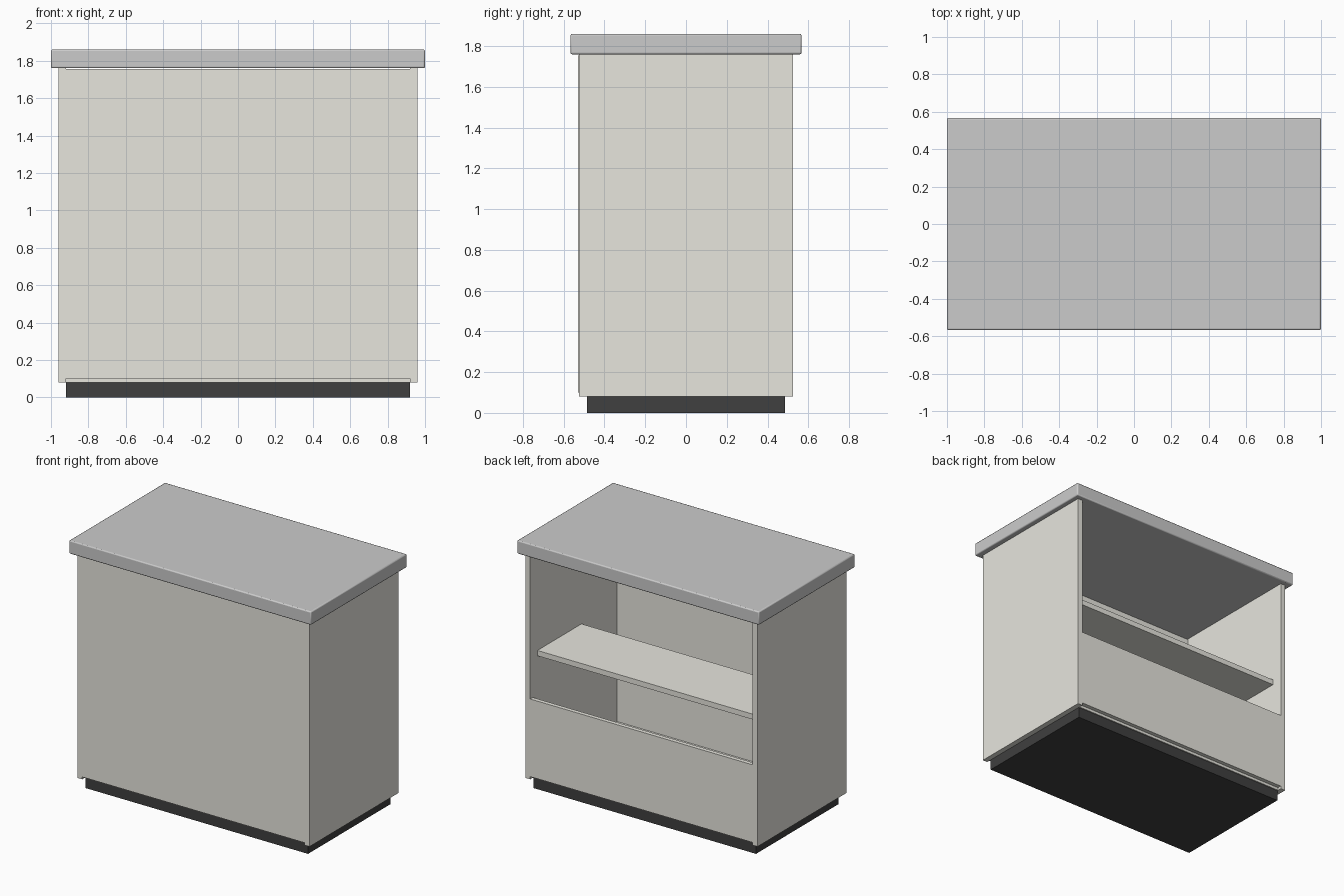
import bpy

if "Cube" in bpy.data.objects:
    bpy.data.objects.remove(bpy.data.objects["Cube"])


def material(name, colour):
    mat = bpy.data.materials.new(name)
    mat.diffuse_color = (*colour, 1)
    mat.use_nodes = True
    mat.node_tree.nodes["Principled BSDF"].inputs["Base Color"].default_value = mat.diffuse_color
    return mat


top_mat = material("stone_grey", (0.80, 0.80, 0.78))
body_mat = material("warm_grey", (0.80, 0.79, 0.73))
plinth_mat = material("charcoal", (0.05, 0.05, 0.05))


def box(name, x, y, z, mat, bevel=0.0):
    """Box from (min, max) ranges on each axis, with an optional edge bevel."""
    ranges = (x, y, z)
    bpy.ops.mesh.primitive_cube_add(size=1, location=[(a + b) / 2 for a, b in ranges])
    obj = bpy.context.object
    obj.name = name
    obj.scale = [b - a for a, b in ranges]
    bpy.ops.object.transform_apply(location=False, rotation=False, scale=True)
    obj.data.materials.append(mat)
    if bevel:
        mod = obj.modifiers.new("edge_bevel", 'BEVEL')
        mod.width = bevel
        mod.segments = 2
        bpy.ops.object.shade_smooth_by_angle()
    return obj


# Recessed dark plinth
box("plinth", (-0.92, 0.92), (-0.487, 0.487), (0, 0.08), plinth_mat)

# Side panels
for side, name in ((-1, "left_side_panel"), (1, "right_side_panel")):
    box(name, sorted((side * 0.92, side * 0.96)), (-0.526, 0.526), (0.08, 1.76), body_mat)

# Closed front, half-height back, bottom board
box("front_panel", (-0.92, 0.92), (-0.53, -0.50), (0.10, 1.755), body_mat)
box("back_lower_panel", (-0.92, 0.92), (0.495, 0.526), (0.10, 0.68), body_mat)
box("bottom_board", (-0.92, 0.92), (-0.50, 0.495), (0.08, 0.12), body_mat)

# Open shelf, reached from the back
box("shelf", (-0.92, 0.92), (-0.08, 0.44), (0.97, 1.01), body_mat)

# Overhanging countertop with softened edges
box("countertop", (-1, 1), (-0.567, 0.567), (1.76, 1.86), top_mat, bevel=0.008)
